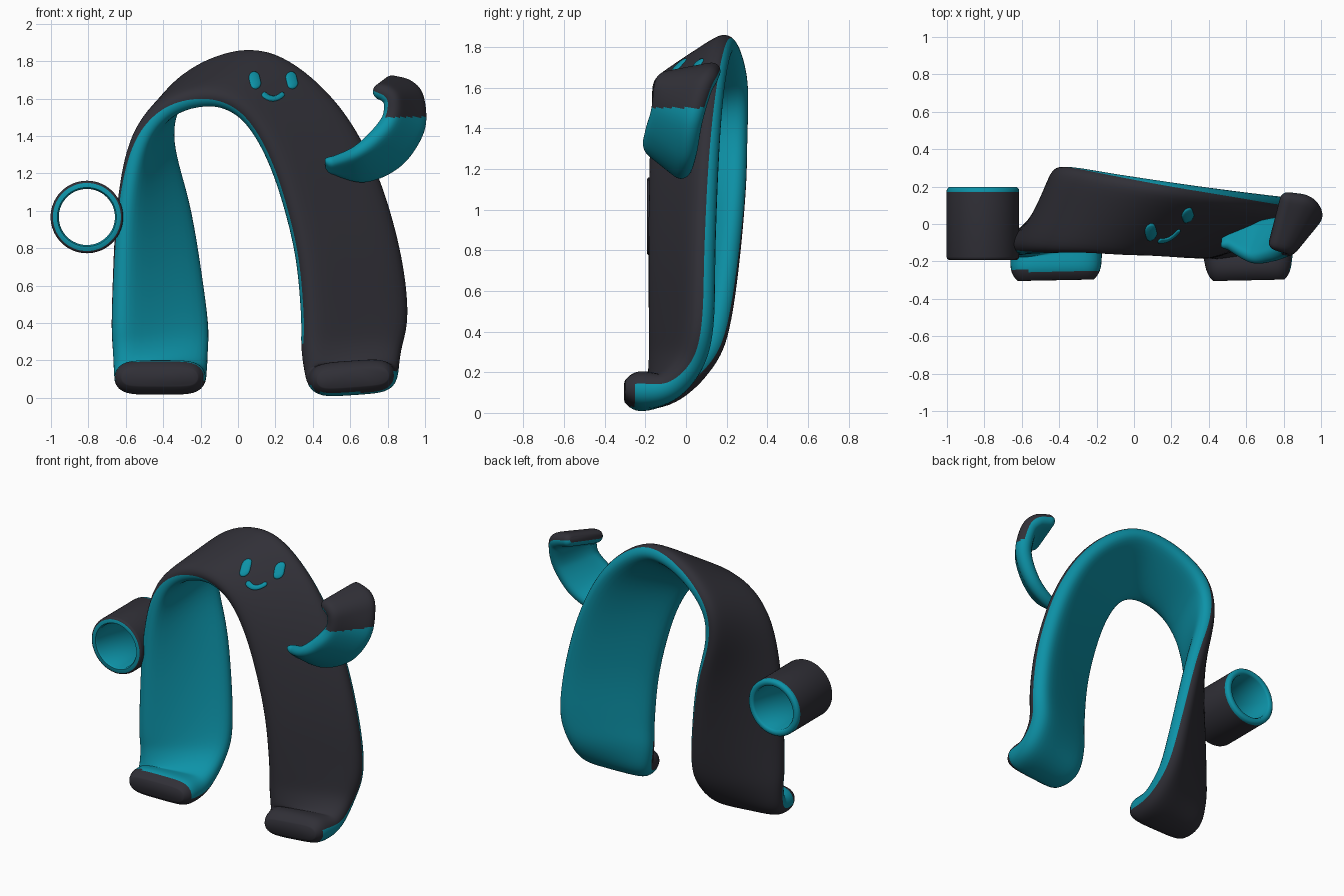
import bpy, bmesh, math
from mathutils import Vector
from mathutils.bvhtree import BVHTree

if "Cube" in bpy.data.objects:
    bpy.data.objects.remove(bpy.data.objects["Cube"])


def material(name, rgb):
    m = bpy.data.materials.new(name)
    m.diffuse_color = (*rgb, 1)
    m.use_nodes = True
    m.node_tree.nodes["Principled BSDF"].inputs["Base Color"].default_value = m.diffuse_color
    return m


DARK = material("charcoal", (0.03, 0.029, 0.038))
TEAL = material("teal", (0.004, 0.29, 0.39))


def finish(name, bm, angle=60, fix=True):
    if fix:
        bmesh.ops.recalc_face_normals(bm, faces=bm.faces[:])
    me = bpy.data.meshes.new(name)
    bm.to_mesh(me)
    bm.free()
    me.materials.append(DARK)
    me.materials.append(TEAL)
    ob = bpy.data.objects.new(name, me)
    bpy.context.collection.objects.link(ob)
    bpy.context.view_layer.objects.active = ob
    ob.select_set(True)
    bpy.ops.object.shade_smooth_by_angle(angle=math.radians(angle))
    ob.select_set(False)
    return ob


def spline(rows, steps):
    """Catmull-Rom through rows of numbers."""
    out = []
    n = len(rows)
    for i in range(n - 1):
        p = [rows[max(0, min(n - 1, i + k))] for k in (-1, 0, 1, 2)]
        for s in range(steps):
            t = s / steps
            out.append([0.5 * (2 * b + (c - a) * t + (2 * a - 5 * b + 4 * c - d) * t * t
                               + (3 * b - a - 3 * c + d) * t ** 3) for a, b, c, d in zip(*p)])
    out.append(list(rows[-1]))
    return out


def section():
    """Stadium outline: (side, flat fraction, arc angle)."""
    pts = [(1, 1, math.radians(a)) for a in range(-90, 91, 15)]
    pts += [(0, 1 - k / 4, math.pi / 2) for k in range(1, 8)]
    pts += [(-1, 1, math.radians(a)) for a in range(90, 271, 15)]
    pts += [(0, -1 + k / 4, -math.pi / 2) for k in range(1, 8)]
    return pts


def ribbon(name, rows, rule, cap, steps=8, smooth=12, taper=0.35):
    """Thick band between a front rail and a back rail (x,y,z, x,y,z, thickness)."""
    st = spline(rows, steps)
    mids = [(Vector(s[:3]) + Vector(s[3:6])) / 2 for s in st]
    frames = []
    for i, s in enumerate(st):
        w = Vector(s[3:6]) - Vector(s[:3])
        t = (mids[min(i + 1, len(st) - 1)] - mids[max(i - 1, 0)]).normalized()
        n = w.cross(t).normalized()
        frames.append((mids[i], w.length, w.normalized(), t, n, s[6] / 2))

    # rounded ends: shrinking sections pushed outwards
    def ends(f, sign):
        m, l, w, t, n, r = f
        return [(m + t * sign * cap * math.sin(a), l * (1 - taper * (1 - math.cos(a))), w, t, n,
                 r * math.cos(a)) for a in (math.radians(d) for d in (15, 30, 45, 60, 76))]
    full = ends(frames[0], -1)[::-1] + frames + ends(frames[-1], 1)
    sec = section()
    bm = bmesh.new()
    loops = []
    for m, l, w, t, n, r in full:
        half = l / 2 - r
        loops.append([bm.verts.new(m + w * (half * (side or fr) + (r * math.cos(a) if side else 0))
                                   + n * r * math.sin(a)) for side, fr, a in sec])
    k = len(sec)
    tags = []
    for la, lb in zip(loops, loops[1:]):
        for j in range(k):
            f = bm.faces.new((la[j], la[(j + 1) % k], lb[(j + 1) % k], lb[j]))
            up = (math.sin(sec[j][2]) + math.sin(sec[(j + 1) % k][2])) / 2
            tags.append((f, up, sec[j][0]))
    for lp in (loops[0], loops[-1]):
        tags.append((bm.faces.new(lp), 1, 0))
    for _ in range(smooth):
        bmesh.ops.smooth_vert(bm, verts=bm.verts[:], factor=0.5,
                              use_axis_x=True, use_axis_y=True, use_axis_z=True)
    for f, up, side in tags:
        f.material_index = rule(f.calc_center_median(), up, side)
    return finish(name, bm)


# twisted arch body: right foot, over the top, left foot
body_rows = [
    (0.375, -0.24, 0.09, 0.85, -0.23, 0.125, 0.19),
    (0.355, -0.15, 0.11, 0.865, -0.08, 0.13, 0.17),
    (0.335, -0.14, 0.27, 0.875, 0.05, 0.25, 0.16),
    (0.335, -0.145, 0.45, 0.91, 0.10, 0.45, 0.155),
    (0.30, -0.15, 0.80, 0.865, 0.11, 0.80, 0.15),
    (0.19, -0.15, 1.20, 0.73, 0.13, 1.23, 0.145),
    (0.06, -0.15, 1.455, 0.51, 0.165, 1.59, 0.13),
    (-0.08, -0.155, 1.565, 0.20, 0.215, 1.825, 0.125),
    (-0.25, -0.155, 1.58, -0.08, 0.265, 1.805, 0.125),
    (-0.42, -0.16, 1.515, -0.325, 0.31, 1.63, 0.125),
    (-0.555, -0.16, 1.34, -0.375, 0.305, 1.38, 0.125),
    (-0.635, -0.155, 1.00, -0.265, 0.28, 1.00, 0.13),
    (-0.67, -0.145, 0.45, -0.17, 0.20, 0.45, 0.145),
    (-0.67, -0.13, 0.26, -0.16, 0.10, 0.24, 0.15),
    (-0.67, -0.15, 0.12, -0.16, -0.07, 0.12, 0.17),
    (-0.67, -0.24, 0.11, -0.165, -0.23, 0.11, 0.19)]


def body_rule(c, up, side):
    if c.z < 0.26 and c.y < -0.25 and (c.x < 0 or c.z > 0.03):
        return 0
    if side == -1:  # front rim
        return 0 if up > (-0.3 if c.x > 0.2 and c.z < 0.3 else 0.15) else 1
    return 0 if up > 0.32 else 1


body = ribbon("arch_body", body_rows, body_rule, 0.08)

# raised curled arm
arm_rows = [
    (0.50, -0.13, 1.28, 0.51, -0.04, 1.205, 0.065),
    (0.62, -0.20, 1.33, 0.68, 0.01, 1.165, 0.08),
    (0.71, -0.19, 1.405, 0.865, 0.04, 1.25, 0.095),
    (0.785, -0.16, 1.50, 0.98, 0.07, 1.425, 0.105),
    (0.80, -0.155, 1.58, 0.975, 0.12, 1.59, 0.105),
    (0.78, -0.15, 1.615, 0.925, 0.155, 1.66, 0.10),
    (0.75, -0.14, 1.63, 0.83, 0.17, 1.69, 0.09)]
ribbon("raised_arm", arm_rows, lambda c, up, side: 0 if c.z > 1.5 and up > 0.05 else 1,
       0.04, steps=16, smooth=4, taper=0.25)

# looped arm: open tube along y, given as (radius, y, colour of the next strip)
profile = [(0.182, -0.192, 0), (0.191, -0.186, 0), (0.194, -0.175, 0), (0.194, 0.17, 1),
           (0.193, 0.185, 1), (0.182, 0.197, 1), (0.158, 0.197, 1), (0.15, 0.185, 1),
           (0.15, -0.18, 1), (0.158, -0.193, 1)]
bm = bmesh.new()
SEG = 64
rings = [[bm.verts.new((-0.808 + r * math.cos(2 * math.pi * i / SEG), y,
                        0.967 + r * math.sin(2 * math.pi * i / SEG))) for i in range(SEG)]
         for r, y, _ in profile]
for p in range(len(profile)):
    a, b = rings[p], rings[(p + 1) % len(rings)]
    for i in range(SEG):
        j = (i + 1) % SEG
        bm.faces.new((a[i], a[j], b[j], b[i])).material_index = profile[p][2]
finish("looped_arm", bm)

# face details projected onto the body from the front
tree = BVHTree.FromPolygons([v.co for v in body.data.vertices],
                            [p.vertices[:] for p in body.data.polygons])


def on_body(x, z, lift):
    hit, n, _, _ = tree.ray_cast(Vector((x, -2, z)), Vector((0, 1, 0)))
    return hit + n * lift


def patch(name, path, radius):
    """Low pillow-shaped stroke following a 2D path on the body."""
    pts = [Vector(p) for p in path]
    d0, d1 = (pts[0] - pts[1]).normalized(), (pts[-1] - pts[-2]).normalized()

    def side(i):
        d = pts[min(i + 1, len(pts) - 1)] - pts[max(i - 1, 0)]
        return Vector((-d.y, d.x)).normalized()
    outline = [(p, side(i)) for i, p in enumerate(pts)]
    for c, d, s in ((pts[-1], d1, side(len(pts) - 1)), (pts[0], d0, -side(0))):
        outline += [(c, s * math.cos(a) + d * math.sin(a))
                    for a in (math.pi * k / 8 for k in range(1, 8))]
        if c is pts[-1]:
            outline += [(p, -side(i)) for i, p in reversed(list(enumerate(pts)))]
    bm = bmesh.new()
    loops = [[bm.verts.new(on_body(*(c + o * radius * f), h)) for c, o in outline]
             for f, h in ((1, -0.004), (0.95, 0.005), (0.7, 0.009), (0.1, 0.0095))]
    k = len(outline)
    for a, b in zip(loops, loops[1:]):
        for j in range(k):
            bm.faces.new((a[j], b[j], b[(j + 1) % k], a[(j + 1) % k]))
    bm.faces.new(loops[-1])
    for f in bm.faces:
        f.material_index = 1
        f.normal_update()
    if sum(f.normal.y for f in bm.faces) > 0:
        bmesh.ops.reverse_faces(bm, faces=bm.faces[:])
    finish(name, bm, fix=False)


for name, x in (("left_eye", 0.09), ("right_eye", 0.287)):
    patch(name, [(x + 0.004 * -k, 1.697 + 0.017 * k) for k in (-1, 0, 1)], 0.029)
patch("smile", [(0.187 + 0.047 * k / 5, 1.599 + 0.02 * (k / 5) ** 2) for k in range(-5, 6)], 0.014)
